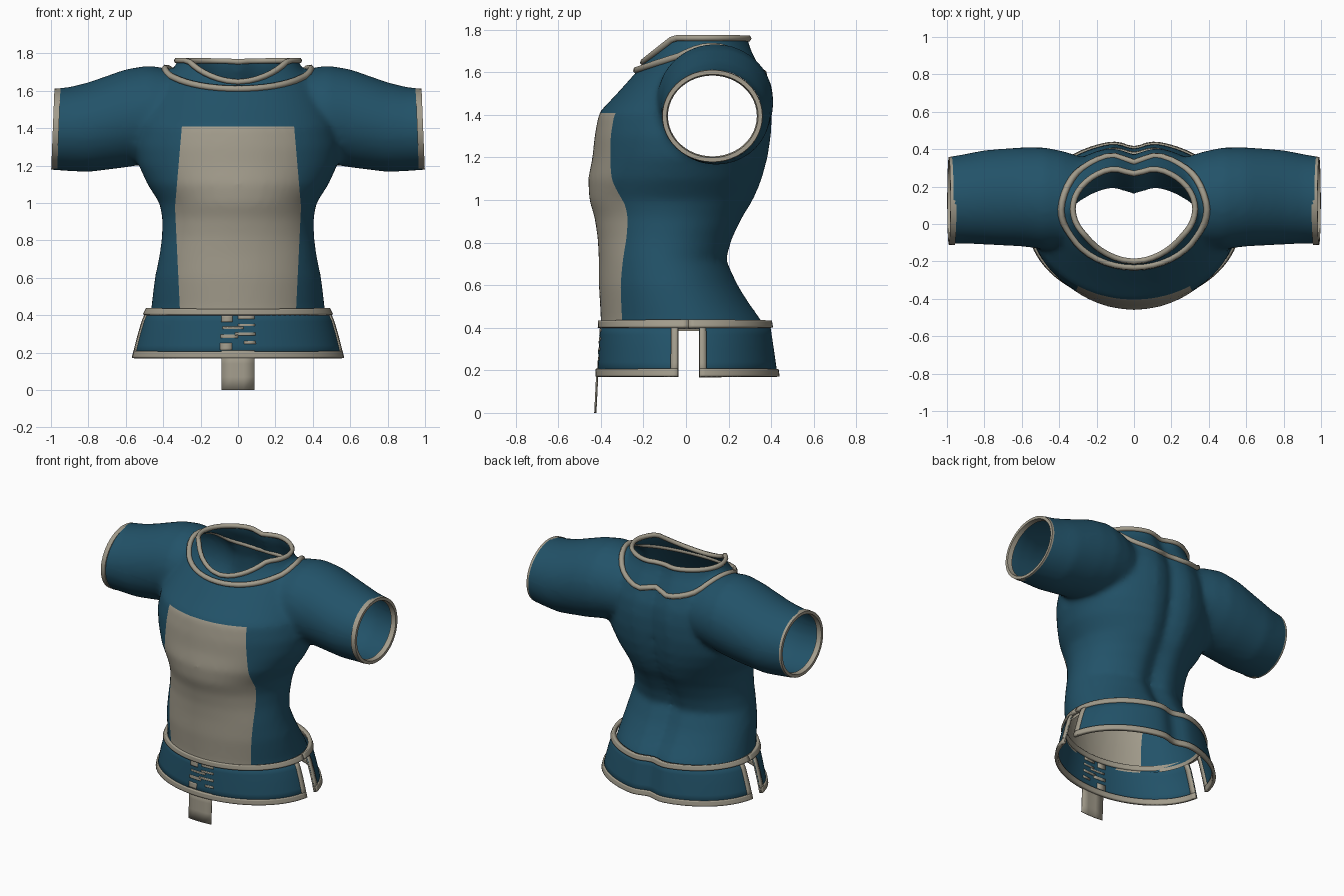
import bpy, bmesh
from math import sin, cos, pi, asin, exp, radians
from mathutils import Vector
from mathutils.bvhtree import BVHTree

if "Cube" in bpy.data.objects:
    bpy.data.objects.remove(bpy.data.objects["Cube"])


def material(name, rgb):
    m = bpy.data.materials.new(name)
    m.use_nodes = True
    m.diffuse_color = (*rgb, 1)
    m.node_tree.nodes["Principled BSDF"].inputs["Base Color"].default_value = (*rgb, 1)
    return m


BLUE = material("teal_blue_cloth", (0.016, 0.085, 0.14))
BEIGE = material("beige_trim", (0.36, 0.33, 0.26))


def add_object(name, bm, *mats):
    mesh = bpy.data.meshes.new(name)
    bm.to_mesh(mesh)
    bm.free()
    for m in mats:
        mesh.materials.append(m)
    ob = bpy.data.objects.new(name, mesh)
    bpy.context.collection.objects.link(ob)
    return ob


def smooth(ob, angle=40):
    bpy.ops.object.select_all(action="DESELECT")
    ob.select_set(True)
    bpy.context.view_layer.objects.active = ob
    bpy.ops.object.shade_smooth_by_angle(angle=radians(angle))


def bridge(bm, rings, closed=True):
    """Join rows of points with quads."""
    rows = [[bm.verts.new(p) for p in r] for r in rings]
    n = len(rows[0])
    for a, b in zip(rows, rows[1:]):
        for i in range(n if closed else n - 1):
            j = (i + 1) % n
            bm.faces.new((a[i], a[j], b[j], b[i]))
    return rows


def solid(bm, rings):
    rows = bridge(bm, rings)
    bm.faces.new(rows[0][::-1])
    bm.faces.new(rows[-1])


def groove(x, depth):
    return depth * exp(-(x / 0.07) ** 2)


ANGLES = [2 * pi * i / 48 for i in range(48)]

# Torso sections: height, half width, front y, back y
TORSO = [(0.30, 0.49, -0.41, 0.43), (0.43, 0.465, -0.40, 0.375), (0.52, 0.455, -0.405, 0.31),
         (0.60, 0.445, -0.41, 0.26), (0.72, 0.42, -0.41, 0.205), (0.82, 0.407, -0.415, 0.235),
         (0.92, 0.405, -0.43, 0.285), (1.0, 0.42, -0.455, 0.335), (1.1, 0.485, -0.46, 0.375),
         (1.2, 0.53, -0.44, 0.40), (1.3, 0.545, -0.43, 0.415), (1.41, 0.53, -0.41, 0.42),
         (1.5, 0.50, -0.325, 0.41), (1.6, 0.45, -0.235, 0.375), (1.66, 0.40, -0.185, 0.345),
         (1.70, 0.355, -0.165, 0.325), (1.75, 0.325, -0.15, 0.31), (1.84, 0.31, -0.14, 0.30)]
# Sleeve sections: x, low y, high y, low z, high z
SLEEVE = [(0.0, -0.06, 0.3, 1.25, 1.6), (0.25, -0.10, 0.35, 1.24, 1.68),
          (0.38, -0.13, 0.39, 1.23, 1.72), (0.48, -0.135, 0.41, 1.21, 1.735),
          (0.6, -0.12, 0.41, 1.19, 1.715), (0.8, -0.11, 0.395, 1.165, 1.645),
          (0.9, -0.105, 0.375, 1.17, 1.62), (1.04, -0.105, 0.35, 1.18, 1.605)]


def torso_ring(z, w, front, back):
    c, r = (front + back) / 2, (back - front) / 2
    ring = []
    for a in ANGLES:
        x, y = w * cos(a), c + r * sin(a)
        if sin(a) > 0:
            y -= groove(x, 0.05)
        ring.append((x, y, z))
    return ring


def sleeve_ring(x, y0, y1, z0, z1, grow=0.0):
    return [(x, (y0 + y1) / 2 + ((y1 - y0) / 2 + grow) * cos(a),
             (z0 + z1) / 2 + ((z1 - z0) / 2 + grow) * sin(a)) for a in ANGLES]


# Tunic body: torso and sleeves fused, then cut open
bm = bmesh.new()
solid(bm, [torso_ring(*s) for s in TORSO])
both = [(-s[0], *s[1:]) for s in SLEEVE[:0:-1]] + SLEEVE
solid(bm, [sleeve_ring(*s) for s in both])
bmesh.ops.recalc_face_normals(bm, faces=bm.faces)
form = add_object("body_form", bm)
remesh = form.modifiers.new("fuse", "REMESH")
remesh.mode, remesh.voxel_size = "VOXEL", 0.02
relax = form.modifiers.new("relax", "SMOOTH")
relax.iterations, relax.factor = 8, 0.5
depsgraph = bpy.context.evaluated_depsgraph_get()
bm = bmesh.new()
bm.from_object(form, depsgraph)
bpy.data.objects.remove(form)


def cut(point, normal, remove=False):
    bmesh.ops.bisect_plane(bm, geom=bm.verts[:] + bm.edges[:] + bm.faces[:], dist=1e-5,
                           plane_co=point, plane_no=normal, clear_outer=remove)


cut((0, 0, 0.385), (0, 0, -1), True)
cut((0, 0, 1.76), (0, 0, 1), True)
cut((0, -0.16, 1.675), (0, -0.8, 1), True)
for s in (-1, 1):
    cut((s * 0.975, 0, 1.4), (s, 0, 0.05), True)
    cut((s * 0.42, 0, 0), (s, 0, 0.085))
    cut((s * 0.29, 0, 0), (s, 0, -0.048))
cut((0, 0, 1.41), (0, 0, 1))
cut((0, 0, 0.41), (0, 0, 1))
for f in bm.faces:
    c = f.calc_center_median()
    panel = c.y < -0.15 and c.z < 1.41 and abs(c.x) < min(0.42 - 0.085 * c.z, 0.29 + 0.048 * c.z)
    hem = c.z < 0.41 and abs(c.x) > 0.4
    f.material_index = int(panel or hem)
surface = BVHTree.FromBMesh(bm)
smooth(add_object("tunic_body", bm, BLUE, BEIGE), 60)


# Neck trims that follow the cloth
def neck_trim(name, path, radius):
    curve = bpy.data.curves.new(name, "CURVE")
    curve.dimensions = "3D"
    curve.bevel_depth, curve.bevel_resolution = radius, 1
    spline = curve.splines.new("POLY")
    pts = [path(a) for a in ANGLES]
    spline.points.add(len(pts) - 1)
    for sp, p in zip(spline.points, pts):
        hit, normal = surface.find_nearest(Vector(p))[:2]
        sp.co = (*(hit + normal * 0.004), 1)
    spline.use_cyclic_u = True
    curve.materials.append(BEIGE)
    bpy.context.collection.objects.link(bpy.data.objects.new(name, curve))


def collar_path(a):
    x, y = 0.32 * cos(a), 0.08 + 0.235 * sin(a)
    return x, y - (groove(x, 0.03) if y > 0 else 0), min(1.76, 1.675 + 0.8 * (y + 0.16))


def yoke_path(a):
    x, s = 0.39 * cos(a), sin(a)
    z = 1.72 - (0.14 if s > 0 else 0.12) * abs(s) ** 1.3
    return x, 0.08 + 0.3 * s, z + (groove(x, 0.05) if s > 0 else 0)


neck_trim("collar_trim", collar_path, 0.016)
neck_trim("yoke_trim", yoke_path, 0.018)

# Sleeve cuffs
END = (-0.105, 0.353, 1.185, 1.605)
for s, side in ((1, "left"), (-1, "right")):
    bm = bmesh.new()
    rings = [sleeve_ring(s * x, *END, grow=g) for x, g in
             ((0.958, -0.02), (0.958, 0.008), (0.99, 0.006), (0.99, -0.014), (0.958, -0.02))]
    bridge(bm, [[(x - s * 0.04 * (z - 1.395), y, z) for x, y, z in r] for r in rings])
    bmesh.ops.recalc_face_normals(bm, faces=bm.faces)
    smooth(add_object(side + "_cuff", bm, BEIGE))


# Skirt flaps: u runs round the flap, t runs down it
def skirt_point(u, t, edge, back):
    w = 0.48 + 0.08 * max(t, 0) ** 0.75
    y0, y1 = -0.40 - 0.015 * t, 0.405 + 0.035 * t
    c, r = (y0 + y1) / 2, (y1 - y0) / 2
    a = asin((edge - c) / r)
    a += u * (pi - 2 * a if back else -pi - 2 * a)
    x, y = w * cos(a), c + r * sin(a)
    if back:
        y -= groove(x, 0.035)
    return x, y, 0.43 - 0.255 * t


def skirt_patch(name, back, edge, u0, u1, t0, t1, thick, mat):
    bm = bmesh.new()
    n = max(2, round(48 * (u1 - u0)))
    bridge(bm, [[skirt_point(u0 + (u1 - u0) * i / n, t0 + (t1 - t0) * k / 4, edge, back)
                 for i in range(n + 1)] for k in range(5)], closed=False)
    ob = add_object(name, bm, mat)
    mod = ob.modifiers.new("thickness", "SOLIDIFY")
    mod.thickness, mod.offset = thick, 0
    smooth(ob)


for back, edge, side in ((False, -0.037, "front"), (True, 0.062, "back")):
    skirt_patch(side + "_flap", back, edge, 0, 1, 0, 1, 0.004, BLUE)
    skirt_patch(side + "_belt_trim", back, 0.012, 0, 1, -0.01, 0.12, 0.026, BEIGE)
    skirt_patch(side + "_hem_trim", back, edge, 0, 1, 0.88, 1.02, 0.022, BEIGE)
    skirt_patch(side + "_edge_trim_left", back, edge, 0, 0.027, 0, 1.02, 0.02, BEIGE)
    skirt_patch(side + "_edge_trim_right", back, edge, 0.973, 1, 0, 1.02, 0.02, BEIGE)

# Broken stripes where the tab passes through the front flap
STRIPES = [(0.13, 0.2, 0.44, 0.5), (0.13, 0.26, 0.52, 0.56), (0.3, 0.35, 0.44, 0.5),
           (0.36, 0.41, 0.48, 0.555), (0.48, 0.54, 0.44, 0.51), (0.52, 0.6, 0.5, 0.56),
           (0.66, 0.72, 0.44, 0.48), (0.7, 0.85, 0.52, 0.56)]
for i, (t0, t1, u0, u1) in enumerate(STRIPES):
    skirt_patch(f"tab_stripe_{i + 1}", False, -0.037, u0, u1, t0, t1, 0.009, BEIGE)

# Hanging front tab
bm = bmesh.new()
bridge(bm, [[(x, -0.432 + 0.05 * z + 0.8 * x * x, z) for x in (-0.088, -0.03, 0.03, 0.088)]
            for z in (0.0, 0.07, 0.14, 0.21)], closed=False)
tab = add_object("front_tab", bm, BEIGE)
tab.modifiers.new("thickness", "SOLIDIFY").thickness = 0.005
smooth(tab)
